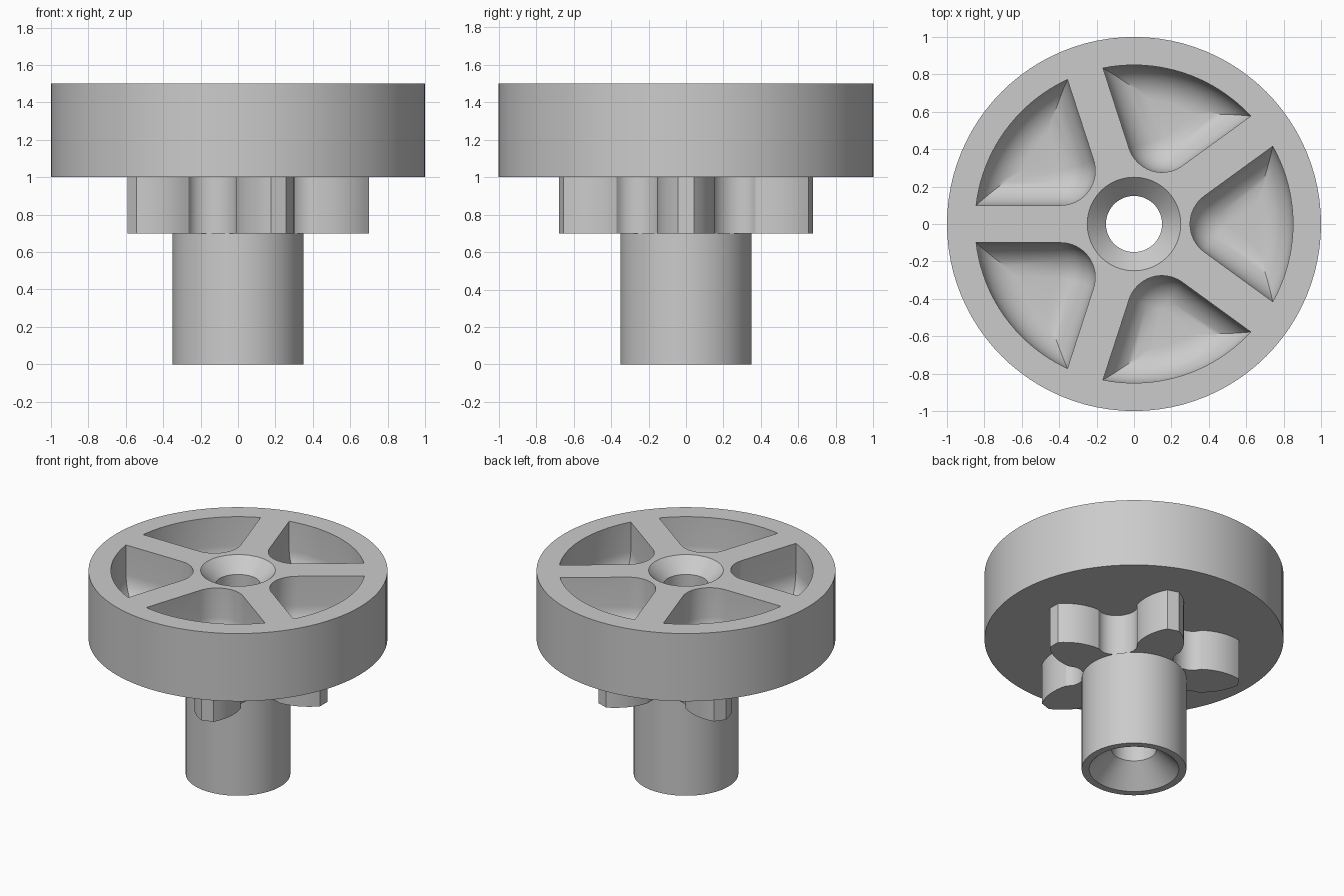
import bpy, bmesh
from math import sin, cos, pi, asin, radians, hypot, atan2

cube = bpy.data.objects.get("Cube")
if cube:
    bpy.data.objects.remove(cube, do_unlink=True)

grey = bpy.data.materials.new("plain_grey")
grey.use_nodes = True
COLOUR = (0.6, 0.6, 0.6, 1)
grey.diffuse_color = COLOUR
grey.node_tree.nodes["Principled BSDF"].inputs["Base Color"].default_value = COLOUR

TEETH = 5
SECTOR = 2 * pi / TEETH
HALF = SECTOR / 2
BORE = 0.15


def loft(name, loops, ring):
    """Join equal loops of points; close as a ring or cap both ends."""
    bm = bmesh.new()
    rows = [[bm.verts.new(p) for p in loop] for loop in loops]
    n = len(rows[0])
    for a, b in zip(rows, rows[1:] + rows[:1] if ring else rows[1:]):
        for i in range(n):
            j = (i + 1) % n
            bm.faces.new((a[i], a[j], b[j], b[i]))
    if not ring:
        bm.faces.new(rows[0])
        bm.faces.new(rows[-1])
    bmesh.ops.recalc_face_normals(bm, faces=bm.faces)
    mesh = bpy.data.meshes.new(name)
    bm.to_mesh(mesh)
    bm.free()
    mesh.materials.append(grey)
    obj = bpy.data.objects.new(name, mesh)
    bpy.context.collection.objects.link(obj)
    return obj


def circle(r, z, n=96):
    return [(r * cos(2 * pi * i / n), r * sin(2 * pi * i / n), z) for i in range(n)]


def lathe(name, profile):
    return loft(name, [circle(r, z) for r, z in profile], True)


def turn(p, a):
    return (p[0] * cos(a) - p[1] * sin(a), p[0] * sin(a) + p[1] * cos(a))


# Pocket between two spokes, with a filleted floor
SPOKE, RIM, ROUND, FLOOR, TOP = 0.1, 0.85, 0.185, 1.1, 1.5


def pocket_loop(d, z, angle):
    cx = (SPOKE + ROUND) / sin(HALF)
    span = HALF - asin((SPOKE + d) / (RIM - d))
    start = pi / 2 + HALF
    pts = []
    for i in range(17):
        a = start + (2 * pi - 2 * start) * i / 16
        pts.append((cx + (ROUND - d) * cos(a), (ROUND - d) * sin(a)))
    for i in range(21):
        a = -span + 2 * span * i / 20
        pts.append(((RIM - d) * cos(a), (RIM - d) * sin(a)))
    return [(*turn(p, angle), z) for p in pts]


def pocket_cutter(angle):
    steps = [(0, TOP + 0.1)]
    for i in range(11):
        t = radians(88) * i / 10
        steps.append((ROUND * (1 - cos(t)), FLOOR + ROUND * (1 - sin(t))))
    cutter = loft("pocket_cutter", [pocket_loop(d, z, angle) for d, z in steps], False)
    cutter.hide_render = True
    return cutter


# Wheel disc with countersunk bore and five pockets
disc = lathe("wheel_disc", [(BORE, 1), (1, 1), (1, TOP), (0.25, TOP), (BORE, 1.4)])
cutters = [pocket_cutter(k * SECTOR) for k in range(TEETH)]
for c in cutters:
    cut = disc.modifiers.new("pocket", 'BOOLEAN')
    cut.operation = 'DIFFERENCE'
    cut.solver = 'EXACT'
    cut.object = c
bpy.context.view_layer.update()
carved = bpy.data.meshes.new_from_object(
    disc.evaluated_get(bpy.context.evaluated_depsgraph_get()))
disc.modifiers.clear()
disc.data = carved
for c in cutters:
    bpy.data.objects.remove(c, do_unlink=True)

# Pinion with pointed, arched teeth and round valleys
TIP_R, TIP_W, SH_R, SH_W, ROOT = 0.7, 0.042, 0.44, 0.155, 0.335
rise, drop = TIP_R - SH_R, SH_W - TIP_W
bend = (rise ** 2 + drop ** 2) / (2 * drop)
sweep = asin(rise / bend)
flank = [(SH_R + bend * sin(sweep * i / 8), SH_W - bend * (1 - cos(sweep * i / 8)))
         for i in range(9)]
shoulder, sh_angle = hypot(SH_R, SH_W), atan2(SH_W, SH_R)
half_gap = shoulder * sin(HALF - sh_angle)
axial = shoulder * cos(HALF - sh_angle)
valley = [turn((axial - (axial - ROOT) * sin(pi * i / 14), -half_gap * cos(pi * i / 14)), HALF)
          for i in range(1, 14)]
tooth = [(x, -y) for x, y in flank] + flank[::-1] + valley
outline = [turn(p, k * SECTOR) for k in range(TEETH) for p in tooth]


def pinion_loop(z, bore):
    if not bore:
        return [(x, y, z) for x, y in outline]
    return [(BORE * x / hypot(x, y), BORE * y / hypot(x, y), z) for x, y in outline]


pinion = loft("pinion", [pinion_loop(0.7, False), pinion_loop(1, False),
                         pinion_loop(1, True), pinion_loop(0.7, True)], True)

# Hollow shaft with a countersunk lower end
shaft = lathe("shaft", [(0.3, 0), (0.35, 0), (0.35, 0.7), (BORE, 0.7), (BORE, 0.15)])

# Smooth shading with sharp edges kept
bpy.ops.object.select_all(action='DESELECT')
for obj in (disc, pinion, shaft):
    obj.select_set(True)
bpy.context.view_layer.objects.active = disc
bpy.ops.object.shade_smooth_by_angle(angle=radians(30))
